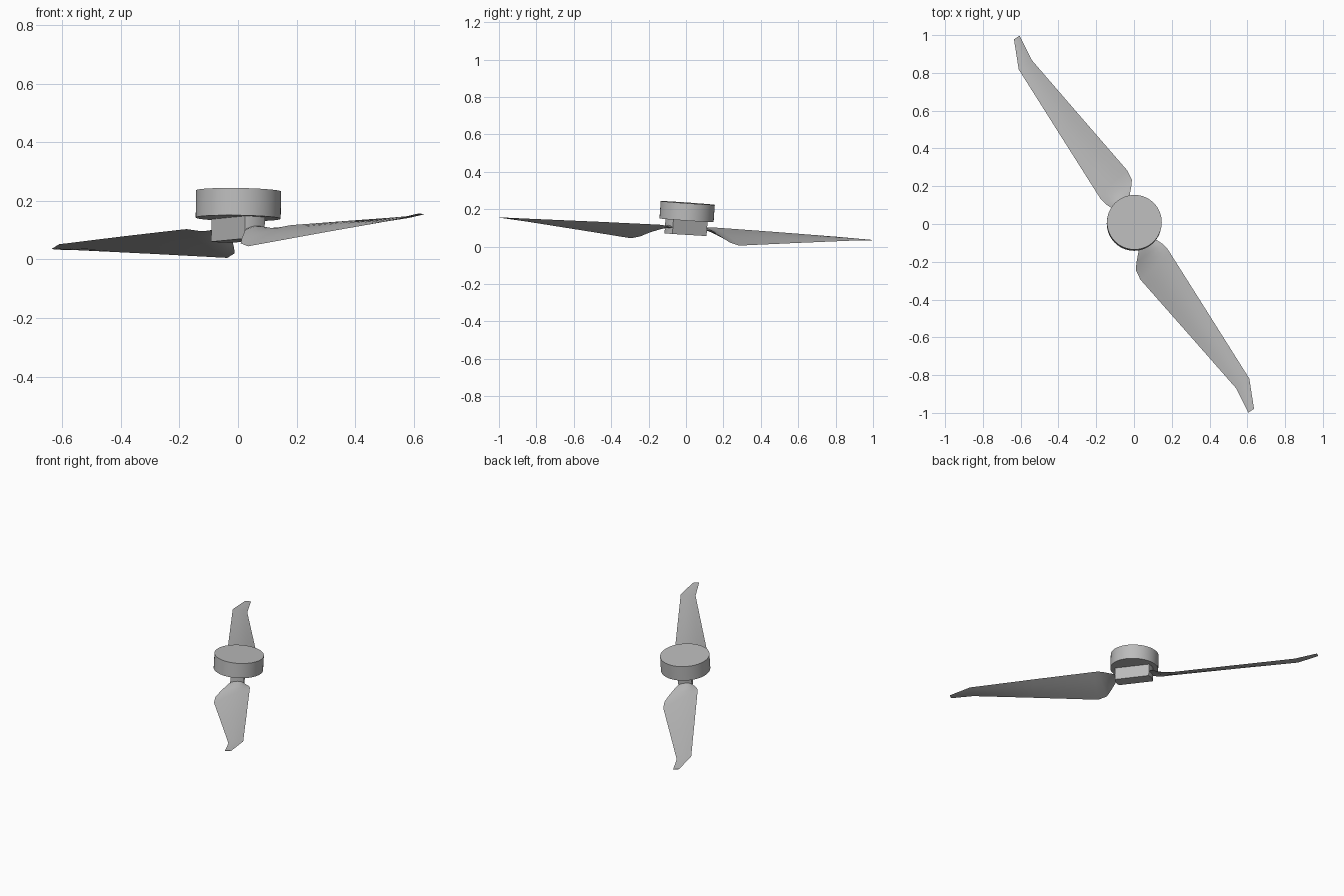
import bpy, bmesh, math
from mathutils import Vector, Matrix

if "Cube" in bpy.data.objects:
    bpy.data.objects.remove(bpy.data.objects["Cube"])

grey = bpy.data.materials.new("light grey")
grey.use_nodes = True
COLOUR = (0.5, 0.5, 0.5, 1)
grey.diffuse_color = COLOUR
grey.node_tree.nodes["Principled BSDF"].inputs["Base Color"].default_value = COLOUR

# Slight tilt of the whole propeller about its centre
AXIS = Vector((0.015, 0.07, 1)).normalized()
TILT = Matrix.Translation((0, 0, 0.1)) @ Vector((0, 0, 1)).rotation_difference(AXIS).to_matrix().to_4x4()
BLADE_ANGLE = math.atan2(-0.85, 0.53)


def finish(name, bm, spin=0.0):
    bmesh.ops.recalc_face_normals(bm, faces=bm.faces)
    mesh = bpy.data.meshes.new(name)
    bm.to_mesh(mesh)
    bm.free()
    mesh.materials.append(grey)
    obj = bpy.data.objects.new(name, mesh)
    bpy.context.collection.objects.link(obj)
    obj.matrix_world = TILT @ Matrix.Rotation(spin, 4, "Z")
    bpy.ops.object.select_all(action="DESELECT")
    obj.select_set(True)
    bpy.context.view_layer.objects.active = obj
    bpy.ops.object.shade_smooth_by_angle(angle=math.radians(35))


def prism(name, outline, bottom, top, spin=0.0):
    bm = bmesh.new()
    face = bm.faces.new([bm.verts.new((x, y, bottom)) for x, y in outline])
    moved = bmesh.ops.extrude_face_region(bm, geom=[face])["geom"]
    verts = [g for g in moved if isinstance(g, bmesh.types.BMVert)]
    bmesh.ops.translate(bm, verts=verts, vec=(0, 0, top - bottom))
    finish(name, bm, spin)


def arc(radius, start, end, steps):
    angles = [start + (end - start) * i / steps for i in range(steps + 1)]
    return [(radius * math.cos(a), radius * math.sin(a)) for a in angles]


# Round cap
prism("cap", arc(0.145, 0, math.tau, 64)[:-1], 0.041, 0.134)

# Hub block with flat sides and curved ends
half = math.asin(0.04 / 0.115)
hub = arc(0.115, -half, half, 10) + arc(0.115, math.pi - half, math.pi + half, 10)
prism("hub", hub, -0.036, 0.043, BLADE_ANGLE)

# Blade sections from root to tip: upper edge, lower edge, thickness
SECTIONS = [
    ((0.085, -0.07, 0.0), (0.03, -0.095, 0.0), 0.016),
    ((0.12, -0.085, 0.0), (0.025, -0.14, -0.008), 0.014),
    ((0.15, -0.105, 0.005), (0.014, -0.2, -0.04), 0.012),
    ((0.175, -0.13, 0.01), (0.01, -0.24, -0.062), 0.012),
    ((0.19, -0.153, 0.01), (0.035, -0.29, -0.075), 0.012),
    ((0.393, -0.475, 0.006), (0.288, -0.58, -0.045), 0.01),
    ((0.61, -0.82, 0.0), (0.54, -0.87, -0.016), 0.007),
    ((0.635, -0.98, -0.005), (0.605, -1.0, -0.006), 0.003),
]


def blade(name, spin):
    bm = bmesh.new()
    steps = 8
    rings = []
    for upper, lower, thick in SECTIONS:
        a, b = Vector(upper), Vector(lower)
        ring = []
        # Thin lens section, over the top and back underneath
        for k in range(2 * steps):
            t = k / steps if k <= steps else 2 - k / steps
            side = 1 if k <= steps else -0.4
            p = a.lerp(b, t)
            p.z += side * thick * 0.7 * math.sin(math.pi * t)
            ring.append(bm.verts.new(p))
        rings.append(ring)
    n = 2 * steps
    for r, s in zip(rings, rings[1:]):
        for k in range(n):
            bm.faces.new((r[k], r[(k + 1) % n], s[(k + 1) % n], s[k]))
    bm.faces.new(rings[0])
    bm.faces.new(rings[-1])
    finish(name, bm, spin)


blade("front_blade", 0)
blade("back_blade", math.pi)
